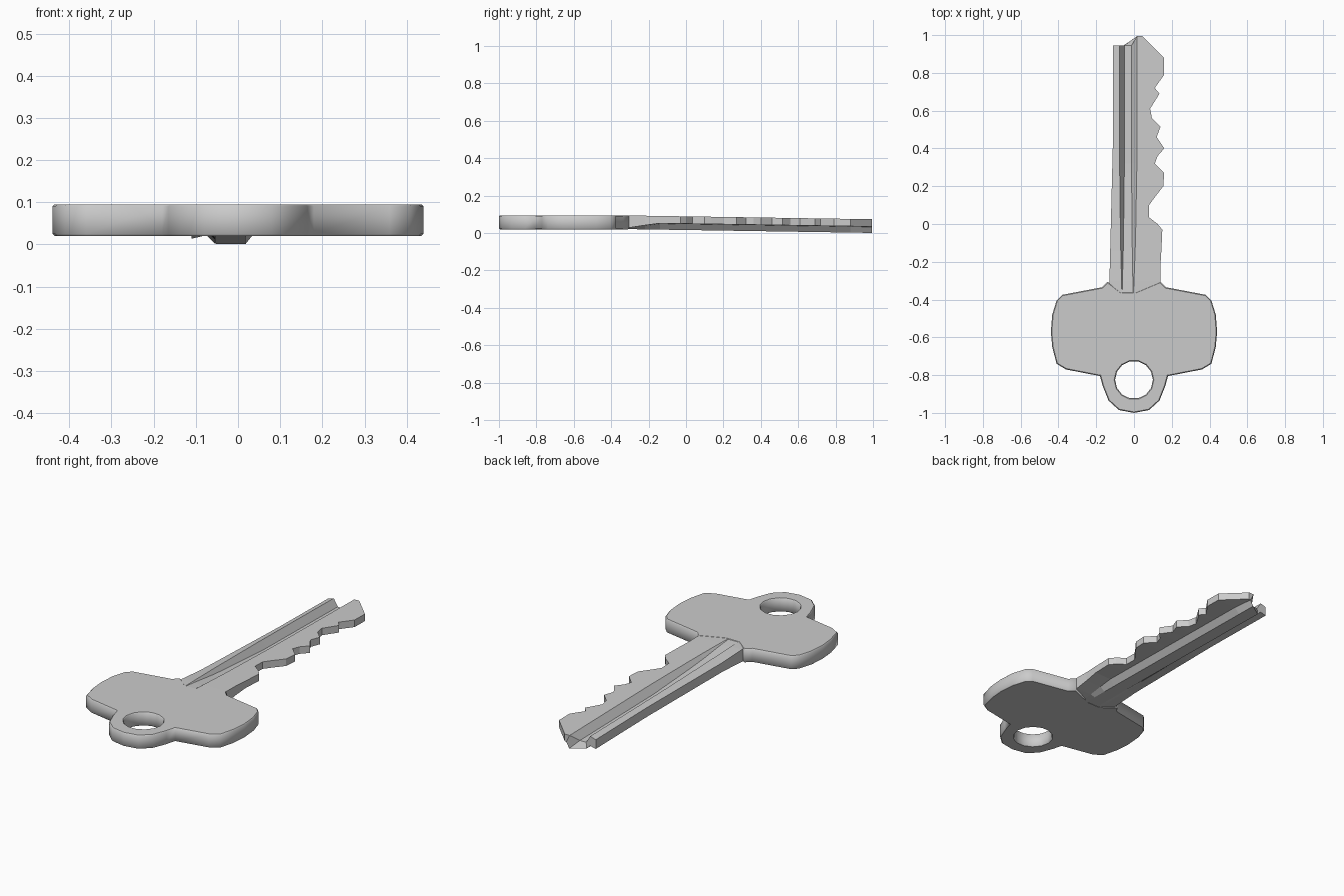
import bpy, bmesh, math

if "Cube" in bpy.data.objects:
    bpy.data.objects.remove(bpy.data.objects["Cube"])

# Bow: half outline mirrored, with a notch where the blade enters and a round hole
half = [(0.08, -0.985), (0.135, -0.935), (0.165, -0.86), (0.18, -0.805), (0.36, -0.77),
        (0.41, -0.74), (0.433, -0.65), (0.44, -0.57), (0.433, -0.48), (0.41, -0.405),
        (0.38, -0.375), (0.17, -0.335), (0.14, -0.305)]
outline = [(0, -1.0)] + half + [(0.01, -0.36), (-0.07, -0.36)] + [(-x, y) for x, y in reversed(half)]
hole = [(0.1 * math.cos(a * math.tau / 14), -0.825 + 0.1 * math.sin(a * math.tau / 14))
        for a in range(14)]

curve = bpy.data.curves.new("bow", 'CURVE')
curve.dimensions = '2D'
curve.fill_mode = 'BOTH'
curve.extrude = 0.0325
curve.bevel_depth = 0.005
curve.bevel_resolution = 0
curve.offset = -0.005
for loop in (outline, hole):
    s = curve.splines.new('POLY')
    s.points.add(len(loop) - 1)
    for p, (x, y) in zip(s.points, loop):
        p.co = (x, y, 0, 1)
    s.use_cyclic_u = True
bow = bpy.data.objects.new("bow", curve)
bow.location.z = 0.0575
bpy.context.collection.objects.link(bow)
bpy.context.view_layer.objects.active = bow
bow.select_set(True)
bpy.ops.object.convert(target='MESH')

# Blade: sections (y, right edge x) follow the cut teeth
cuts = [(-0.38, 0.135), (-0.3, 0.14), (-0.22, 0.14), (-0.14, 0.145), (-0.03, 0.15), (0.0, 0.125),
        (0.035, 0.08), (0.10, 0.08), (0.135, 0.105), (0.2, 0.155), (0.27, 0.16), (0.32, 0.11),
        (0.36, 0.125), (0.40, 0.16), (0.46, 0.12), (0.515, 0.14), (0.56, 0.095), (0.61, 0.085),
        (0.65, 0.11), (0.69, 0.135), (0.72, 0.11), (0.79, 0.16), (0.88, 0.16), (0.995, 0.045)]


def ramp(y, a, b):
    return min(1, max(0, (y - a) / (b - a)))


def section(y, xr):
    g = 0.6 * ramp(y, -0.37, -0.1) + 0.4 * ramp(y, -0.1, 0.3)   # groove depth
    w = ramp(y, -0.35, -0.15)                                   # thin tooth web
    xl = -0.13 + 0.02 * ramp(y, -0.3, 0.5)
    top = [(xl, 0.094 - 0.01 * w), (-0.064 - 0.012 * g, 0.094), (-0.063 + 0.012 * g, 0.094 - 0.04 * g),
           (-0.005 - 0.008 * g, 0.094 - 0.04 * g), (-0.003 + 0.018 * g, 0.094), (xr, 0.094)]
    low = [(xr, 0.021 + 0.034 * w), (min(0.045, xr - 0.01), 0.021 + 0.032 * w), (0.018, 0.021),
           (-0.055, 0.021), (-0.075, 0.021 + 0.02 * g), (xl, 0.021 + 0.012 * w)]
    pts = []
    for x, z in top + low:
        ye = y
        if y > 0.9:                                             # stepped tip
            ye = 0.945 if x < -0.012 else 0.995
        pts.append((x, ye, z - 0.0155 * max(0, ye + 0.3)))
    return pts


bm = bmesh.new()
rings = [[bm.verts.new(p) for p in section(y, xr)] for y, xr in cuts]
n = len(rings[0])
for a, b in zip(rings, rings[1:]):
    for i in range(n):
        j = (i + 1) % n
        bm.faces.new((a[i], a[j], b[j], b[i]))
# End caps split into strips between upper and lower points
for r in (rings[0], rings[-1]):
    for i in range(n // 2 - 1):
        bm.faces.new((r[i], r[i + 1], r[n - 2 - i], r[n - 1 - i]))
bmesh.ops.recalc_face_normals(bm, faces=bm.faces)
mesh = bpy.data.meshes.new("blade")
bm.to_mesh(mesh)
bm.free()
blade = bpy.data.objects.new("blade", mesh)
bpy.context.collection.objects.link(blade)
